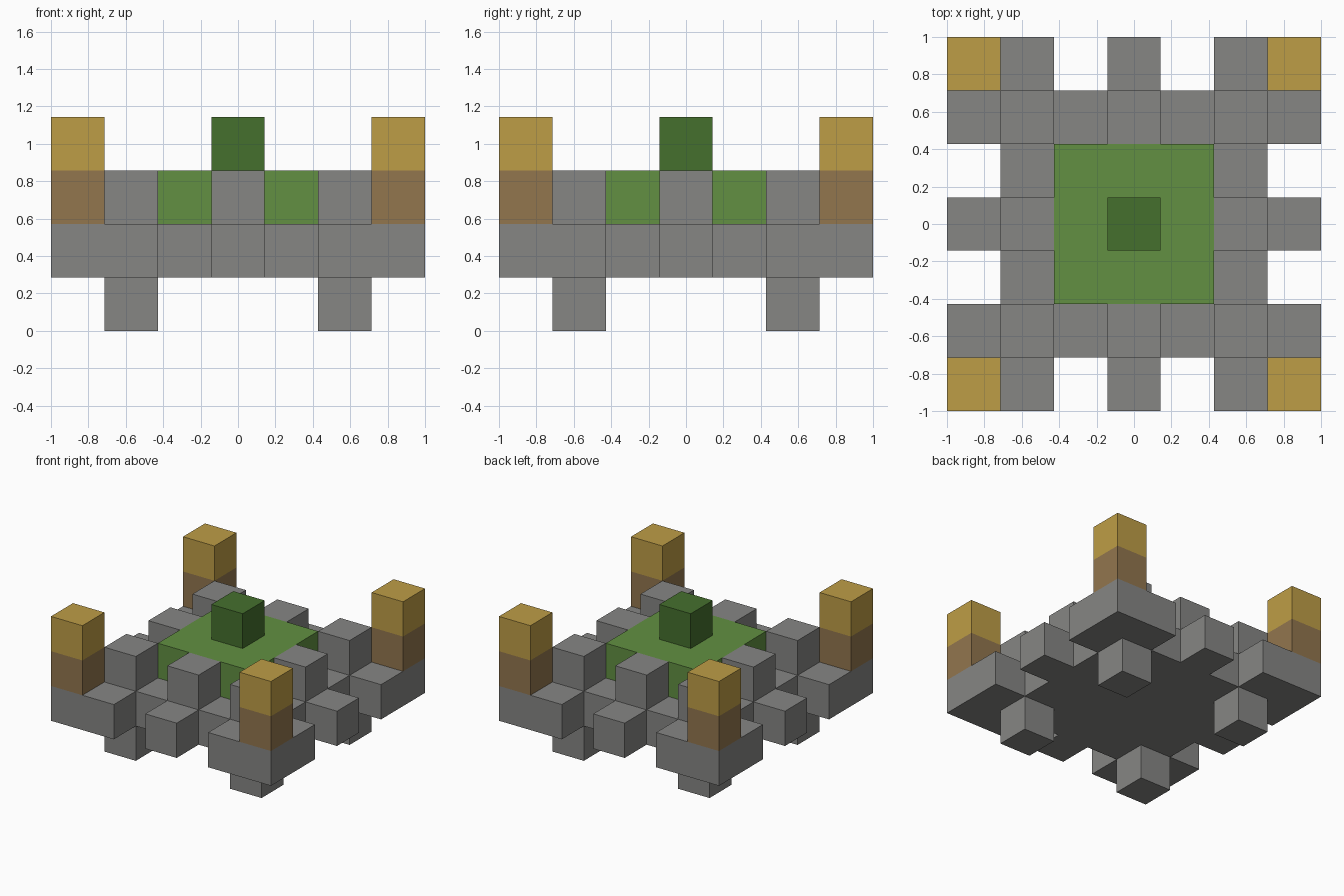
import bpy
import bmesh
from mathutils import Vector

U = 2 / 7  # one block of the 7 x 7 layout

cube = bpy.data.objects.get("Cube")
if cube:
    bpy.data.objects.remove(cube, do_unlink=True)


def make_material(name, rgb):
    mat = bpy.data.materials.new(name)
    mat.use_nodes = True
    color = (*rgb, 1)
    mat.diffuse_color = color
    bsdf = mat.node_tree.nodes["Principled BSDF"]
    bsdf.inputs["Base Color"].default_value = color
    bsdf.inputs["Roughness"].default_value = 0.9
    return mat


STONE = make_material("stone grey", (0.238, 0.238, 0.231))
GRASS = make_material("grass green", (0.122, 0.279, 0.054))
LEAF = make_material("dark green", (0.06, 0.162, 0.027))
WOOD = make_material("wood brown", (0.287, 0.181, 0.076))
GOLD = make_material("golden yellow", (0.515, 0.337, 0.061))


def finish(name, bm, mat):
    bmesh.ops.recalc_face_normals(bm, faces=bm.faces[:])
    mesh = bpy.data.meshes.new(name)
    bm.to_mesh(mesh)
    bm.free()
    mesh.materials.append(mat)
    obj = bpy.data.objects.new(name, mesh)
    bpy.context.collection.objects.link(obj)


def block(name, x, y, layer, mat, width=1):
    """Box centred on layout cell (x, y), standing on the given layer."""
    bm = bmesh.new()
    bmesh.ops.create_cube(bm, size=U)
    bmesh.ops.scale(bm, vec=(width, width, 1), verts=bm.verts)
    bmesh.ops.translate(bm, vec=Vector((x, y, layer + 0.5)) * U, verts=bm.verts)
    finish(name, bm, mat)


def slab(name, cells, layer, mat):
    """One solid plate grown upward from a set of layout cells."""
    bm = bmesh.new()
    for x, y in cells:
        corners = [(-.5, -.5), (.5, -.5), (.5, .5), (-.5, .5)]
        bm.faces.new([bm.verts.new(Vector((x + a, y + b, layer)) * U)
                      for a, b in corners])
    bmesh.ops.remove_doubles(bm, verts=bm.verts[:], dist=U / 100)
    grown = bmesh.ops.extrude_face_region(bm, geom=bm.faces[:], use_keep_orig=True)
    top = [v for v in grown["geom"] if isinstance(v, bmesh.types.BMVert)]
    bmesh.ops.translate(bm, vec=(0, 0, U), verts=top)
    finish(name, bm, mat)


# Notched stone deck: the outer ring is open beside each middle block
span = range(-3, 4)
deck = [(x, y) for x in span for y in span
        if not (max(abs(x), abs(y)) == 3 and min(abs(x), abs(y)) == 1)]
slab("stone_deck", deck, 1, STONE)

# Raised lawn with a bush in the centre
block("lawn", 0, 0, 2, GRASS, width=3)
block("bush", 0, 0, 3, LEAF)

# Feet, corner merlons and torches
for sx, side in ((-1, "right"), (1, "left")):
    for sy, end in ((-1, "front"), (1, "back")):
        tag = f"{end}_{side}"
        block(f"foot_{tag}", 2 * sx, 2 * sy, 0, STONE)
        block(f"corner_block_{tag}", 2 * sx, 2 * sy, 2, STONE)
        block(f"post_{tag}", 3 * sx, 3 * sy, 2, WOOD)
        block(f"post_cap_{tag}", 3 * sx, 3 * sy, 3, GOLD)

# Wall blocks in the middle of each side
for tag, x, y in (("front", 0, -2), ("back", 0, 2), ("right", -2, 0), ("left", 2, 0)):
    block(f"wall_block_{tag}", x, y, 2, STONE)
